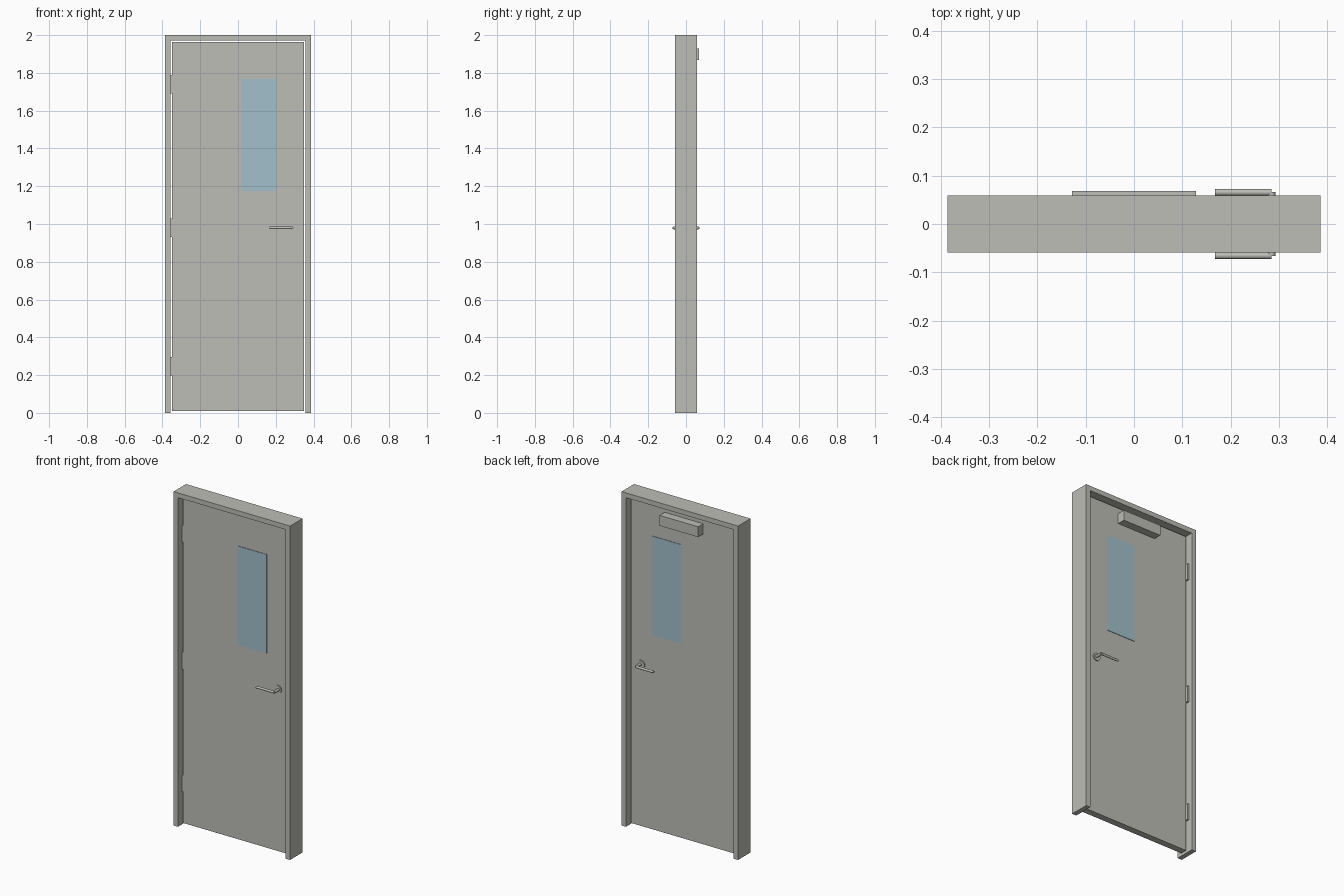
import bpy
import math

cube = bpy.data.objects.get("Cube")
if cube:
    bpy.data.objects.remove(cube, do_unlink=True)


def make_material(name, rgb):
    mat = bpy.data.materials.new(name)
    mat.use_nodes = True
    color = (*rgb, 1)
    mat.diffuse_color = color
    mat.node_tree.nodes["Principled BSDF"].inputs["Base Color"].default_value = color
    return mat


paint = make_material("warm grey paint", (0.51, 0.51, 0.47))
glass = make_material("pale blue glass", (0.36, 0.53, 0.60))


def box(name, low, high, mat=paint):
    """Axis-aligned box between two corners."""
    center = [(a + b) / 2 for a, b in zip(low, high)]
    size = [b - a for a, b in zip(low, high)]
    bpy.ops.mesh.primitive_cube_add(size=1, location=center)
    obj = bpy.context.object
    obj.name = name
    obj.scale = size
    bpy.ops.object.transform_apply(location=False, rotation=False, scale=True)
    obj.data.materials.append(mat)
    return obj


def rod(name, center, radius, length, axis):
    """Smooth cylinder along x or y."""
    turn = (0, math.pi / 2, 0) if axis == "x" else (math.pi / 2, 0, 0)
    bpy.ops.mesh.primitive_cylinder_add(vertices=32, radius=radius, depth=length,
                                        location=center, rotation=turn)
    obj = bpy.context.object
    obj.name = name
    obj.data.materials.append(paint)
    bpy.ops.object.shade_smooth_by_angle()
    return obj


# Frame: one U-shaped profile, extruded through the wall depth
outer, inner, head, depth = 0.386, 0.357, 1.971, 0.059
outline = [(-outer, 0), (-inner, 0), (-inner, head), (inner, head),
           (inner, 0), (outer, 0), (outer, 2), (-outer, 2)]
count = len(outline)
verts = [(x, y, z) for y in (-depth, depth) for x, z in outline]
faces = [list(range(count)), list(range(2 * count - 1, count - 1, -1))]
for i in range(count):
    j = (i + 1) % count
    faces.append([j, i, i + count, j + count])
mesh = bpy.data.meshes.new("door_frame")
mesh.from_pydata(verts, [], faces)
mesh.materials.append(paint)
frame = bpy.data.objects.new("door_frame", mesh)
bpy.context.collection.objects.link(frame)

# Door leaf with a narrow gap to the frame
face = 0.02
box("door_leaf", (-0.349, -face, 0.01), (0.349, face, 1.963))

# Vision panel, standing slightly proud of both faces
proud = face + 0.003
box("window_pane", (0.015, -proud, 1.175), (0.205, proud, 1.767), glass)

# Hinges in the gap, showing at the back
for label, z in (("lower", 0.246), ("middle", 0.98), ("upper", 1.74)):
    box(label + "_hinge", (-0.357, -face, z - 0.049), (-0.347, 0.036, z + 0.049))

# Closer box on the back
box("door_closer", (-0.128, face, 1.868), (0.128, 0.068, 1.93))

# Lever handles on both faces
handle_z = 0.98
for label, side in (("front", -1), ("back", 1)):
    rod(label + "_handle_rose", (0.281, side * (face + 0.003), handle_z), 0.023, 0.006, "y")
    rod(label + "_handle_neck", (0.285, side * 0.043, handle_z), 0.008, 0.046, "y")
    rod(label + "_handle_lever", (0.2265, side * 0.0655, handle_z), 0.007, 0.117, "x")
